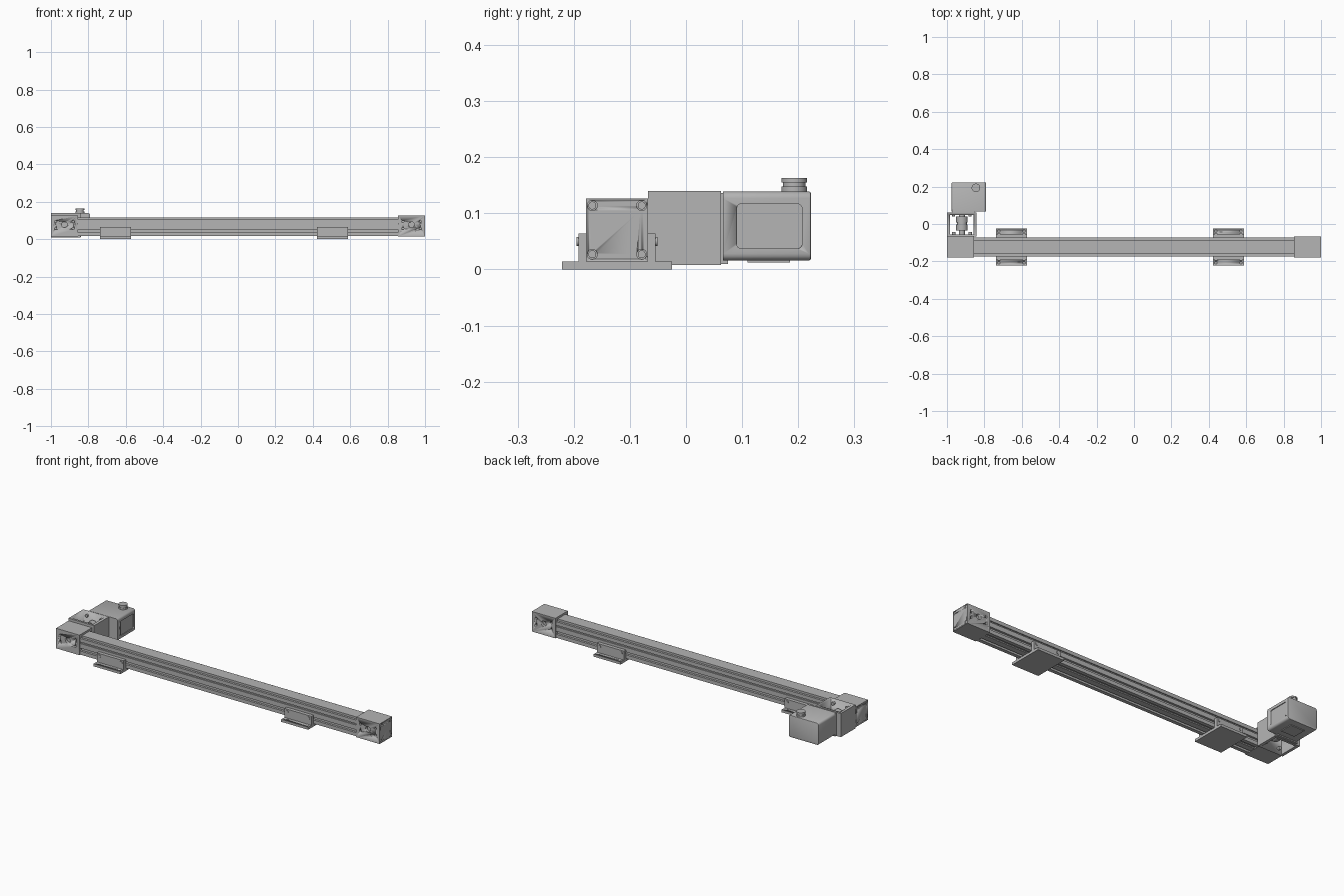
import bpy, bmesh, math
from mathutils import Matrix, Vector

cube = bpy.data.objects.get("Cube")
if cube:
    bpy.data.objects.remove(cube)

grey = bpy.data.materials.new("aluminium grey")
grey.use_nodes = True
grey.diffuse_color = (0.46, 0.46, 0.46, 1)
grey.node_tree.nodes["Principled BSDF"].inputs["Base Color"].default_value = grey.diffuse_color

TURN = {"x": Matrix.Rotation(math.pi / 2, 4, "Y"),
        "y": Matrix.Rotation(math.pi / 2, 4, "X"),
        "z": Matrix.Identity(4)}


def add_box(bm, x0, x1, y0, y1, z0, z1):
    mat = Matrix.Translation(((x0 + x1) / 2, (y0 + y1) / 2, (z0 + z1) / 2))
    mat = mat @ Matrix.Diagonal((x1 - x0, y1 - y0, z1 - z0, 1))
    bmesh.ops.create_cube(bm, size=1, matrix=mat)


def add_cyl(bm, centre, r, length, axis, sides=24):
    bmesh.ops.create_cone(bm, cap_ends=True, segments=sides, radius1=r, radius2=r,
                          depth=length, matrix=Matrix.Translation(centre) @ TURN[axis])


def finish(bm, name):
    bmesh.ops.recalc_face_normals(bm, faces=bm.faces)
    mesh = bpy.data.meshes.new(name)
    bm.to_mesh(mesh)
    bm.free()
    mesh.materials.append(grey)
    ob = bpy.data.objects.new(name, mesh)
    bpy.context.collection.objects.link(ob)
    bpy.ops.object.select_all(action="DESELECT")
    bpy.context.view_layer.objects.active = ob
    ob.select_set(True)
    bpy.ops.object.shade_smooth_by_angle(angle=math.radians(30))
    return ob


def cut(ob, bm):
    cutter = finish(bm, "cutter")
    mod = ob.modifiers.new("cut", "BOOLEAN")
    mod.object, mod.operation, mod.solver = cutter, "DIFFERENCE", "EXACT"
    bpy.context.view_layer.objects.active = ob
    bpy.ops.object.modifier_apply(modifier=mod.name)
    bpy.data.objects.remove(cutter)


RAIL_Y = -0.123
HALF = 0.055

# Slotted rail: half cross-section, mirrored and extruded along x
half = [(0.016, 0.016), (0.016, 0.022), (0.022, 0.022), (0.022, 0.03), (0.03, 0.03),
        (0.03, 0.016), (0.05, 0.016), (0.05, 0.036), (0.038, 0.036), (0.038, 0.052),
        (0.05, 0.052), (0.05, 0.078), (0.044, 0.078), (0.044, 0.086), (0.05, 0.086),
        (0.05, 0.106), (0.038, 0.106), (0.038, 0.1), (0.034, 0.1), (0.034, 0.115)]
outline = half + [(-u, z) for u, z in reversed(half)]
bm = bmesh.new()
face = bm.faces.new([bm.verts.new((-0.86, RAIL_Y + u, z)) for u, z in outline])
side = bmesh.ops.extrude_face_region(bm, geom=[face])
bmesh.ops.translate(bm, vec=(1.72, 0, 0),
                    verts=[v for v in side["geom"] if isinstance(v, bmesh.types.BMVert)])
finish(bm, "rail")

# End blocks with pulley shaft bores, screw holes and counterbored end screws
for s, label in ((-1, "right"), (1, "left")):
    bm = bmesh.new()
    x0, x1 = sorted((s * 0.855, s))
    add_box(bm, x0, x1, RAIL_Y - HALF, RAIL_Y + HALF, 0.014, 0.126)
    block = finish(bm, label + "_end_block")
    holes = bmesh.new()
    screws = bmesh.new()
    for w in (-1, 1):
        y = RAIL_Y + w * HALF
        add_cyl(holes, (s * 0.928, y, 0.077), 0.015, 0.03, "y")
        for dx in (-0.047, 0.047):
            for z in (0.057, 0.094):
                add_cyl(holes, (s * 0.928 + dx, y, z), 0.006, 0.02, "y", 16)
        for z in (0.027, 0.114):
            place = (s, RAIL_Y + w * 0.044, z)
            add_cyl(holes, place, 0.009, 0.016, "x")
            add_cyl(screws, (s * 0.994, place[1], z), 0.007, 0.007, "x")
    cut(block, holes)
    finish(screws, label + "_end_screws")

# Mounting feet: base plate, two uprights, screws
for x, label in ((-0.655, "right"), (0.505, "left")):
    bm = bmesh.new()
    add_box(bm, x - 0.083, x + 0.083, RAIL_Y - 0.098, RAIL_Y + 0.098, 0, 0.014)
    plate = finish(bm, label + "_foot_plate")
    ups, holes, screws = bmesh.new(), bmesh.new(), bmesh.new()
    for w in (-1, 1):
        y0, y1 = sorted((RAIL_Y + w * 0.05, RAIL_Y + w * 0.069))
        add_box(ups, x - 0.083, x + 0.083, y0, y1, 0.014, 0.064)
        for dx in (-0.067, 0.067):
            add_cyl(holes, (x + dx, RAIL_Y + w * 0.085, 0.014), 0.007, 0.016, "z")
            add_cyl(screws, (x + dx, RAIL_Y + w * 0.069, 0.05), 0.008, 0.006, "y")
    cut(plate, holes)
    finish(ups, label + "_foot_uprights")
    finish(screws, label + "_foot_screws")

# Coupling housing: square tube open above and below, bored for the shaft
CX, CZ = -0.92, 0.077
bm = bmesh.new()
add_box(bm, -1, -0.842, -0.068, 0.062, 0.008, 0.14)
housing = finish(bm, "coupling_housing")
bm = bmesh.new()
add_box(bm, -0.984, -0.858, -0.056, 0.048, 0, 0.15)
cut(housing, bm)

# Shaft, clamping coupling and housing bolts
bm = bmesh.new()
add_cyl(bm, (CX, 0, CZ), 0.016, 0.12, "y")
finish(bm, "drive_shaft")
bm = bmesh.new()
for y in (-0.02, 0.024):
    add_cyl(bm, (CX, y, CZ), 0.031, 0.032, "y", 32)
add_cyl(bm, (CX, 0.002, CZ), 0.026, 0.02, "y", 32)
finish(bm, "coupling")
bm = bmesh.new()
for dx in (-0.044, 0.044):
    for dz in (-0.044, 0.044):
        add_cyl(bm, (CX + dx, -0.05, CZ + dz), 0.009, 0.014, "y", 16)
        add_cyl(bm, (CX + dx, 0.044, CZ + dz), 0.008, 0.01, "y", 16)
finish(bm, "housing_bolts")

# Motor flange
bm = bmesh.new()
add_box(bm, -0.974, -0.85, 0.061, 0.075, 0.01, 0.136)
finish(bm, "motor_flange")

# Motor body: rounded long edges and back rim, recessed side panel
bm = bmesh.new()
add_box(bm, -0.975, -0.79, 0.066, 0.223, 0.016, 0.139)
edges = [e for e in bm.edges
         if abs((e.verts[0].co - e.verts[1].co).y) > 0.1]
bmesh.ops.bevel(bm, geom=edges, offset=0.012, segments=4, profile=0.5, affect="EDGES")
rim = [e for e in bm.edges if all(v.co.y > 0.2 for v in e.verts)]
bmesh.ops.bevel(bm, geom=rim, offset=0.004, segments=2, profile=0.5, affect="EDGES")
motor = finish(bm, "motor_body")
bm = bmesh.new()
add_box(bm, -0.794, -0.78, 0.09, 0.207, 0.037, 0.117)
corners = [e for e in bm.edges if abs((e.verts[0].co - e.verts[1].co).x) > 0.01]
bmesh.ops.bevel(bm, geom=corners, offset=0.009, segments=4, profile=0.5, affect="EDGES")
cut(motor, bm)

# Plate under the motor
bm = bmesh.new()
add_box(bm, -0.925, -0.84, 0.11, 0.185, 0.012, 0.018)
finish(bm, "motor_under_plate")

# Cable connector: base, neck and cap
bm = bmesh.new()
for r, z, h in ((0.023, 0.143, 0.01), (0.02, 0.15, 0.014), (0.023, 0.159, 0.008)):
    add_cyl(bm, (-0.845, 0.193, z), r, h, "z", 32)
finish(bm, "cable_connector")
